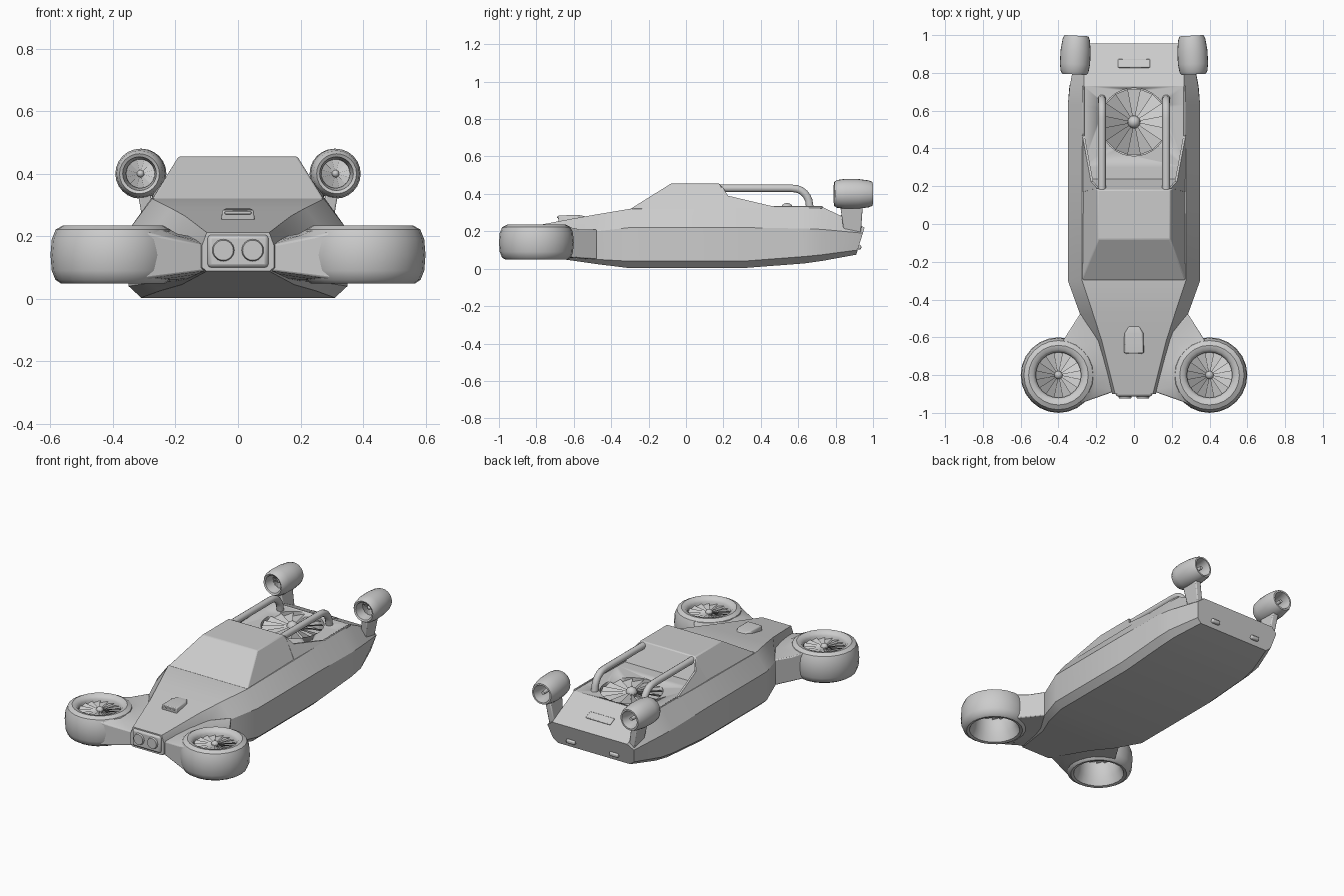
import bpy, bmesh, math
from mathutils import Matrix, Vector

if "Cube" in bpy.data.objects:
    bpy.data.objects.remove(bpy.data.objects["Cube"])


def finish(name, bm, angle=30, bevel=0):
    bmesh.ops.recalc_face_normals(bm, faces=bm.faces)
    me = bpy.data.meshes.new(name)
    bm.to_mesh(me)
    bm.free()
    ob = bpy.data.objects.new(name, me)
    bpy.context.collection.objects.link(ob)
    bpy.ops.object.select_all(action='DESELECT')
    ob.select_set(True)
    bpy.context.view_layer.objects.active = ob
    if bevel:
        m = ob.modifiers.new("bevel", 'BEVEL')
        m.width, m.segments, m.limit_method = bevel, 2, 'ANGLE'
        m.angle_limit = math.radians(25)
    bpy.ops.object.shade_smooth_by_angle(angle=math.radians(angle))
    return ob


def loft(name, loops, caps=True, closed=False, **kw):
    bm = bmesh.new()
    rows = [[bm.verts.new(p) for p in lp] for lp in loops]
    n = len(rows[0])
    pairs = list(zip(rows, rows[1:])) + ([(rows[-1], rows[0])] if closed else [])
    for a, b in pairs:
        for i in range(n):
            j = (i + 1) % n
            bm.faces.new((a[i], a[j], b[j], b[i]))
    if caps and not closed:
        bm.faces.new(rows[0])
        bm.faces.new(rows[-1])
    return finish(name, bm, **kw)


def lathe(name, prof, mat, n=24):
    loops = []
    for k in range(n):
        t = 2 * math.pi * k / n
        loops.append([mat @ Vector((r * math.cos(t), r * math.sin(t), z)) for r, z in prof])
    return loft(name, loops, closed=True, angle=40)


def box(name, loc, size, rot=0, bevel=0.005):
    bm = bmesh.new()
    bmesh.ops.create_cube(bm, size=1, matrix=Matrix.Translation(loc) @ Matrix.Rotation(rot, 4, 'X')
                          @ Matrix.Diagonal((*size, 1)))
    return finish(name, bm, bevel=bevel)


def fan(name, mat, r, hub, n=16):
    # twisted blades around a round hub
    bm = bmesh.new()
    for k in range(n):
        a, w = 2 * math.pi * k / n, 2 * math.pi / n * 0.52
        pts = [(hub * .7, -w, .06), (r, -w, .06), (r, w, -.06), (hub * .7, w, -.06)]
        bm.faces.new([bm.verts.new(mat @ Vector((q * math.cos(a + s), q * math.sin(a + s), h * r)))
                      for q, s, h in pts])
    bmesh.ops.create_uvsphere(bm, u_segments=14, v_segments=8, radius=hub,
                              matrix=mat @ Matrix.Translation((0, 0, .03 * r)))
    return finish(name, bm)


# Hull: y, then bottom, chine, shoulder and top edge as (x, z)
secs = [
    (-.90, (.10, .088), (.115, .10), (.115, .17), (.10, .212)),
    (-.62, (.18, .045), (.20, .06), (.20, .17), (.17, .265)),
    (-.48, (.25, .025), (.285, .05), (.285, .20), (.215, .29)),
    (-.30, (.31, .003), (.35, .04), (.35, .22), (.275, .32)),
    (.30, (.31, .003), (.35, .04), (.35, .22), (.275, .325)),
    (.63, (.31, .028), (.35, .065), (.35, .215), (.272, .33)),
    (.73, (.30, .042), (.342, .075), (.34, .21), (.265, .33)),
    (.91, (.25, .075), (.28, .10), (.30, .19), (.26, .22)),
]
loops = []
for y, *h in secs:
    yy = lambda z: y + (.31 * (z - .075) if y > .9 else 0)
    loops.append([(x, yy(z), z) for x, z in h] + [(-x, yy(z), z) for x, z in reversed(h)])
hull = loft("hull", loops, angle=20)

# Round well in the rear deck
bm = bmesh.new()
bmesh.ops.create_cone(bm, cap_ends=True, segments=32, radius1=.18, radius2=.18, depth=.2,
                      matrix=Matrix.Translation((0, .54, .35)))
cutter = finish("well_cutter", bm)
cutter.hide_render = True
mod = hull.modifiers.new("well", 'BOOLEAN')
mod.operation, mod.object, mod.solver = 'DIFFERENCE', cutter, 'EXACT'
bpy.context.view_layer.objects.active = hull
bpy.ops.object.modifier_apply(modifier="well")
bpy.data.objects.remove(cutter)
fan("deck_fan", Matrix.Translation((0, .54, .312)), .177, .034)

# Cabin
loft("cabin", [[(-.275, -.30, .318), (.275, -.30, .318), (.27, .24, .318), (-.27, .24, .318)],
               [(-.19, -.08, .455), (.19, -.08, .455), (.19, .18, .455), (-.19, .18, .455)]], bevel=.006)

# Nose panel, bonnet scoop, rear plate
box("nose_panel", (0, -.9, .152), (.195, .025, .105), bevel=.012)
loft("bonnet_scoop", [[(-.055, -.68, .24), (.055, -.68, .24), (.05, -.685, .284), (-.05, -.685, .284)],
                      [(-.055, -.58, .26), (.055, -.58, .26), (.045, -.58, .288), (-.045, -.58, .288)],
                      [(-.03, -.54, .27), (.03, -.54, .27), (.025, -.54, .281), (-.025, -.54, .281)]], bevel=.006)
box("scoop_slot", (0, -.685, .275), (.085, .008, .01), bevel=.003)
box("rear_plate", (0, .85, .273), (.17, .05, .012), rot=-math.radians(26))

ring = [(.12, .212), (.135, .23), (.158, .235), (.183, .222), (.196, .19), (.2, .14), (.196, .09),
        (.184, .06), (.165, .048), (.148, .052), (.128, .10), (.12, .16)]
pod = [(.054, -.1), (.064, -.105), (.074, -.09), (.08, -.05), (.08, .02), (.072, .08), (.064, .1),
       (.054, .1), (.046, .06), (.046, -.05)]
# Arm stations: hull (x, y, bottom, top), then angle on the ring
arm = [(.10, -.885, .09, .17, 248), (.12, -.80, .08, .185, 215), (.15, -.68, .065, .20, 180),
       (.20, -.57, .055, .21, 140), (.285, -.475, .05, .21, 97)]

for s, side in ((1, "right"), (-1, "left")):
    # Front ducted fan and the arm joining it to the hull
    at = Matrix.Translation((s * .4, -.8, 0))
    lathe(side + "_front_duct", ring, at)
    fan(side + "_front_fan", at @ Matrix.Translation((0, 0, .195)), .122, .022)
    rows = []
    for x, y, lo, hi, a in arm:
        a = math.radians(a)
        rx, ry = .4 + .18 * math.cos(a), -.8 + .18 * math.sin(a)
        mx, my = x * .4 + rx * .6, y * .4 + ry * .6
        rows.append([(s * x, y, hi), (s * mx, my, hi * .3 + .21 * .7), (s * rx, ry, .222),
                     (s * rx, ry, .06), (s * mx, my, lo * .4 + .06 * .6), (s * x, y, lo)])
    loft(side + "_front_arm", rows, angle=40, bevel=.006)

    # Rear thruster pod on a pylon
    at = Matrix.Translation((s * .31, .897, .4)) @ Matrix.Rotation(s * math.radians(3), 4, 'Z') \
        @ Matrix.Rotation(-math.pi / 2, 4, 'X')
    lathe(side + "_rear_pod", pod, at)
    fan(side + "_pod_fan", at @ Matrix.Translation((0, 0, -.04)), .048, .012, 12)
    bm = bmesh.new()
    bmesh.ops.create_cone(bm, cap_ends=True, segments=12, radius1=.016, radius2=.01, depth=.11,
                          matrix=at @ Matrix.Translation((0, 0, .03)))
    finish(side + "_pod_core", bm)
    loft(side + "_pylon", [[(s * (x + dx), y + dy, z) for dx, dy in
                            ((-.02, -h), (.02, -h), (.02, h), (-.02, h))]
                           for x, y, z, h in ((.275, .89, .19, .045), (.30, .885, .335, .06))], bevel=.006)

    # Roll bar
    cu = bpy.data.curves.new(side + "_roll_bar", 'CURVE')
    cu.dimensions, cu.bevel_depth, cu.bevel_resolution, cu.use_fill_caps = '3D', .021, 3, True
    path = [(.17, .43), (.56, .43)] + [(.57 + .09 * math.sin(t * math.pi / 12),
                                        .34 + .09 * math.cos(t * math.pi / 12)) for t in range(1, 7)] + [(.672, .30)]
    sp = cu.splines.new('POLY')
    sp.points.add(len(path) - 1)
    for p, (y, z) in zip(sp.points, path):
        p.co = (s * .17, y, z, 1)
    bpy.context.collection.objects.link(bpy.data.objects.new(side + "_roll_bar", cu))

    # Sail panel tapering back from the cabin, and deck edge rail
    loft(side + "_sail_panel", [[(s * (x - d), y, z) for x, y, z in
                                 ((.272, .17, .32), (.196, .19, .445), (.228, .225, .39), (.274, .47, .332), (.276, .47, .32))]
                                for d in (0, .012)])
    box(side + "_deck_rail", (s * .268, .59, .329), (.01, .28, .012), bevel=.003)

    # Headlight and tail vent
    bm = bmesh.new()
    bmesh.ops.create_cone(bm, cap_ends=True, segments=24, radius1=.037, radius2=.032, depth=.016,
                          matrix=Matrix.Translation((s * .047, -.915, .155)) @ Matrix.Rotation(math.pi / 2, 4, 'X'))
    finish(side + "_headlight", bm)
    box(side + "_tail_vent", (s * .15, .922, .115), (.06, .03, .025), bevel=.008)
